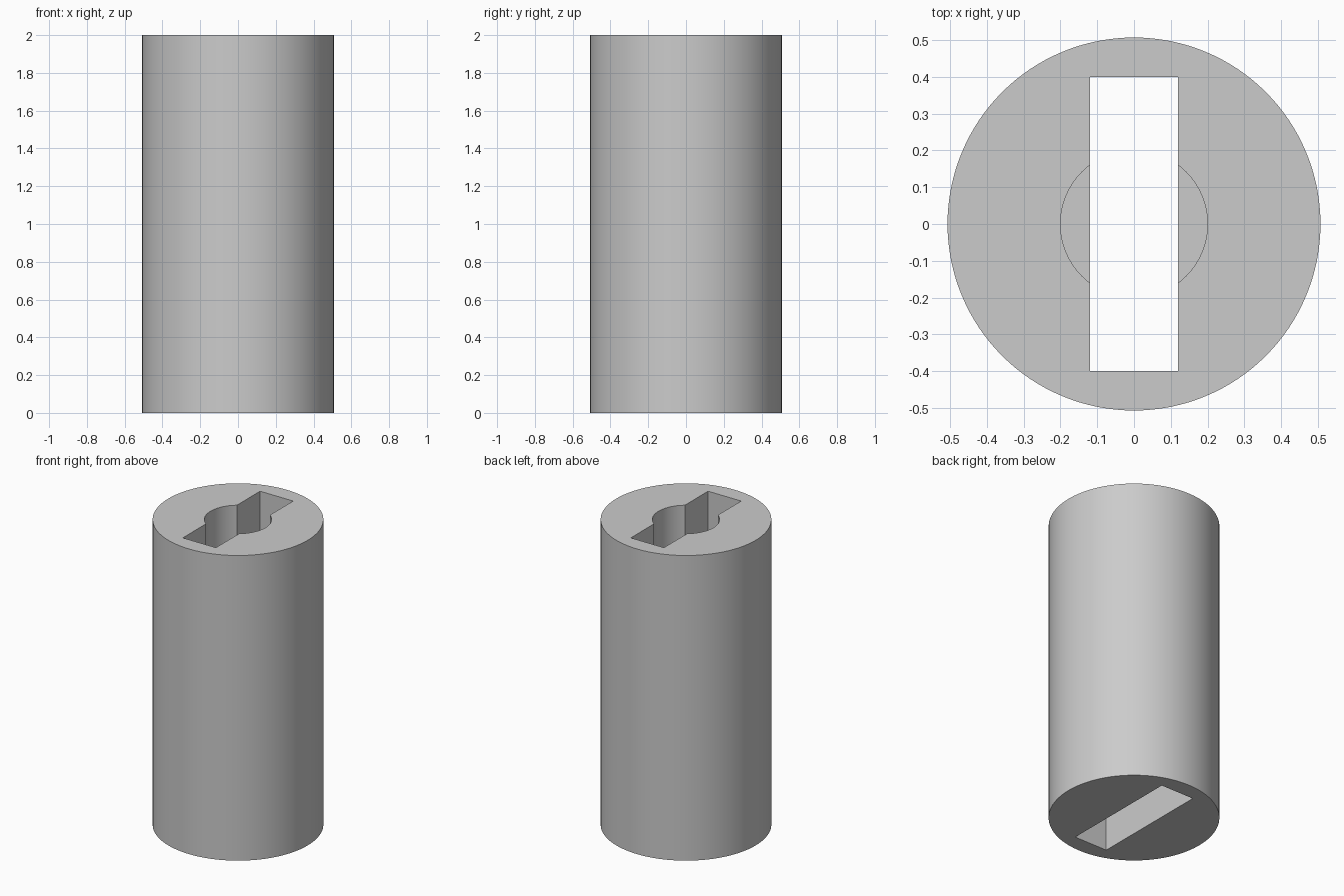
import bpy
import math

default_cube = bpy.data.objects.get("Cube")
if default_cube:
    bpy.data.objects.remove(default_cube, do_unlink=True)

HEIGHT = 2.0
RADIUS = 0.507
BORE_RADIUS = 0.2
BORE_DEPTH = 1.0
SLOT_WIDTH, SLOT_LENGTH = 0.24, 0.8
MARGIN = 0.1  # how far the cutters poke out of the body


def cylinder(name, radius, bottom, top, sides):
    bpy.ops.mesh.primitive_cylinder_add(
        vertices=sides, radius=radius, depth=top - bottom,
        location=(0, 0, (bottom + top) / 2))
    obj = bpy.context.object
    obj.name = name
    return obj


def cut(target, cutter):
    cutter.hide_render = True
    mod = target.modifiers.new(cutter.name, "BOOLEAN")
    mod.operation = "DIFFERENCE"
    mod.solver = "EXACT"
    mod.object = cutter
    bpy.context.view_layer.objects.active = target
    bpy.ops.object.modifier_apply(modifier=mod.name)
    bpy.data.objects.remove(cutter, do_unlink=True)


# Plain grey material
grey = bpy.data.materials.new("plain grey")
grey.use_nodes = True
colour = (0.6, 0.6, 0.6, 1)
grey.diffuse_color = colour
grey.node_tree.nodes["Principled BSDF"].inputs["Base Color"].default_value = colour

# Coupling body
body = cylinder("coupling_body", RADIUS, 0, HEIGHT, 128)
body.data.materials.append(grey)

# Rectangular slot running right through
bpy.ops.mesh.primitive_cube_add(size=1, location=(0, 0, HEIGHT / 2))
slot = bpy.context.object
slot.name = "slot_cutter"
slot.scale = (SLOT_WIDTH, SLOT_LENGTH, HEIGHT + 2 * MARGIN)
bpy.context.view_layer.update()
cut(body, slot)

# Round blind bore from the top
cut(body, cylinder("bore_cutter", BORE_RADIUS, HEIGHT - BORE_DEPTH, HEIGHT + MARGIN, 64))

# Smooth walls with crisp rims
bpy.ops.object.select_all(action="DESELECT")
body.select_set(True)
bpy.context.view_layer.objects.active = body
bpy.ops.object.shade_smooth_by_angle(angle=math.radians(30))
